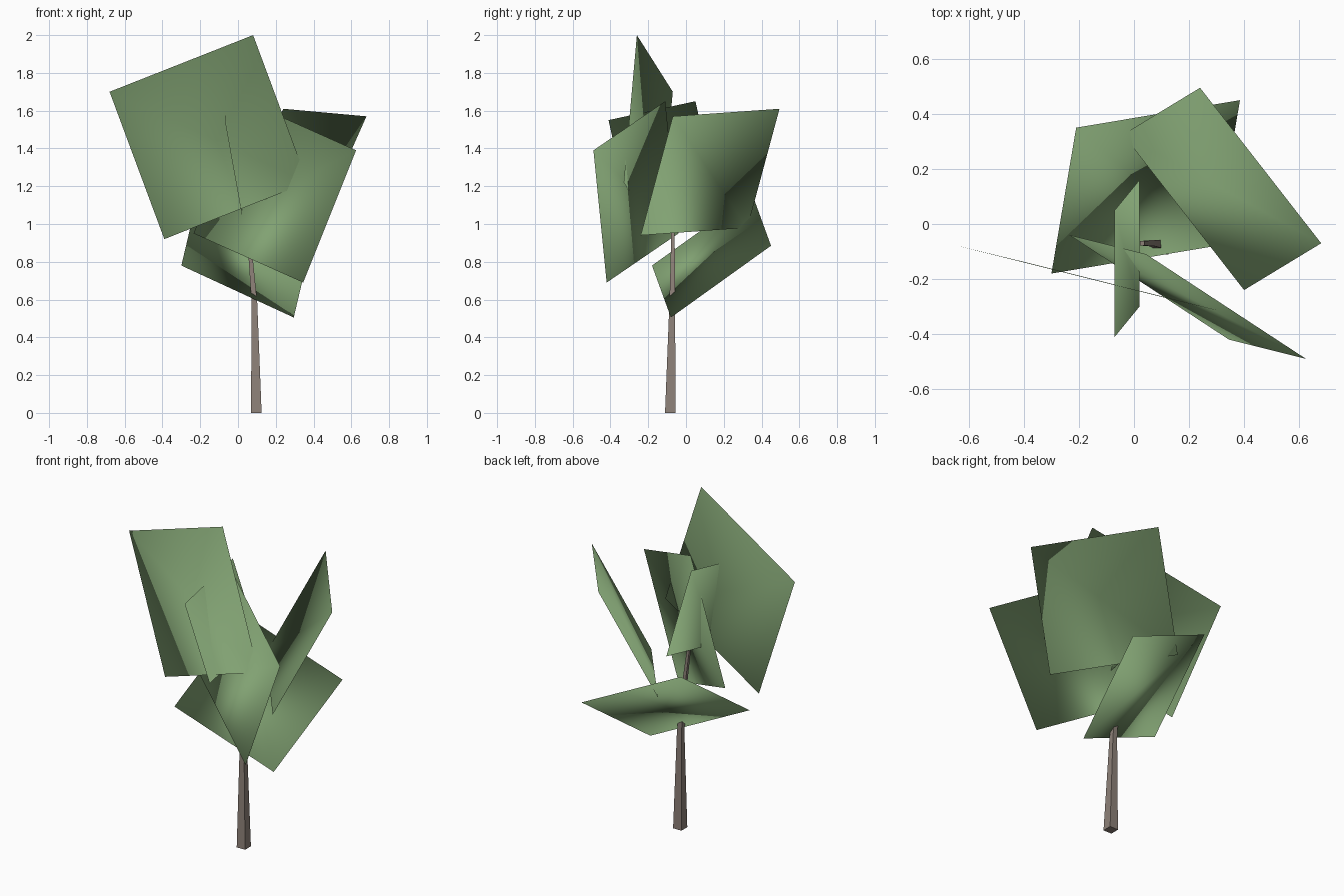
import bpy
import bmesh
from mathutils import Vector

cube = bpy.data.objects.get("Cube")
if cube:
    bpy.data.objects.remove(cube, do_unlink=True)

CROWN_CENTRE = Vector((0.08, -0.07, 0.83))


def make_material(name, colour):
    mat = bpy.data.materials.new(name)
    mat.use_nodes = True
    mat.diffuse_color = (*colour, 1)
    mat.node_tree.nodes["Principled BSDF"].inputs["Base Color"].default_value = (*colour, 1)
    return mat


leaf_green = make_material("leaf green", (0.22, 0.36, 0.17))
bark_brown = make_material("bark brown", (0.27, 0.22, 0.19))


def finish(bm, name, mat):
    mesh = bpy.data.meshes.new(name)
    bm.to_mesh(mesh)
    bm.free()
    mesh.materials.append(mat)
    obj = bpy.data.objects.new(name, mesh)
    bpy.context.collection.objects.link(obj)
    return obj


def leaf_card(name, corner, side_a, side_b):
    """Flat foliage card whose soft normals fan out from the crown centre."""
    c, a, b = Vector(corner), Vector(side_a), Vector(side_b)
    bm = bmesh.new()
    v = [bm.verts.new(p) for p in (c, c + a, c + a + b, c + b)]
    for tri in ((v[0], v[1], v[3]), (v[1], v[2], v[3])):
        bm.faces.new(tri).smooth = True
    mesh = finish(bm, name, leaf_green).data
    mesh.normals_split_custom_set_from_vertices(
        [(vert.co - CROWN_CENTRE).normalized() for vert in mesh.vertices])


def tapered_trunk(name, sections):
    """Square trunk lofted through (x, y, z, half width) sections."""
    bm = bmesh.new()
    rings = []
    for x, y, z, r in sections:
        rings.append([bm.verts.new((x + r * i, y + r * j, z))
                      for i, j in ((-1, -1), (1, -1), (1, 1), (-1, 1))])
    for low, high in zip(rings, rings[1:]):
        for k in range(4):
            n = (k + 1) % 4
            bm.faces.new((low[k], low[n], high[n], high[k]))
    bm.faces.new(rings[0][::-1])
    bm.faces.new(rings[-1])
    finish(bm, name, bark_brown)


# Trunk, leaning towards the right as it rises
tapered_trunk("trunk", [
    (0.097, -0.083, 0, 0.028),
    (0.087, -0.073, 0.58, 0.015),
    (0.067, -0.07, 0.82, 0.011),
    (0.03, -0.07, 1.1, 0.008),
])

# Foliage cards: corner, then the two edges leaving it
leaf_card("front_right_leaf_card", (-0.39, -0.14, 0.92), (0.76, -0.19, 0.3), (-0.29, 0.07, 0.78))
leaf_card("front_left_leaf_card", (0.345, -0.42, 0.69), (0.28, -0.07, 0.7), (-0.58, 0.38, 0.26))
leaf_card("back_left_leaf_card", (0.4, -0.24, 0.94), (0.28, 0.17, 0.63), (-0.44, 0.565, 0.04))
leaf_card("low_back_leaf_card", (-0.3, -0.18, 0.78), (0.595, 0.1, -0.275), (0.09, 0.53, 0.38))
leaf_card("centre_leaf_card", (-0.07, -0.41, 1.55), (0.09, 0.11, -0.5), (0, 0.46, 0.1))
